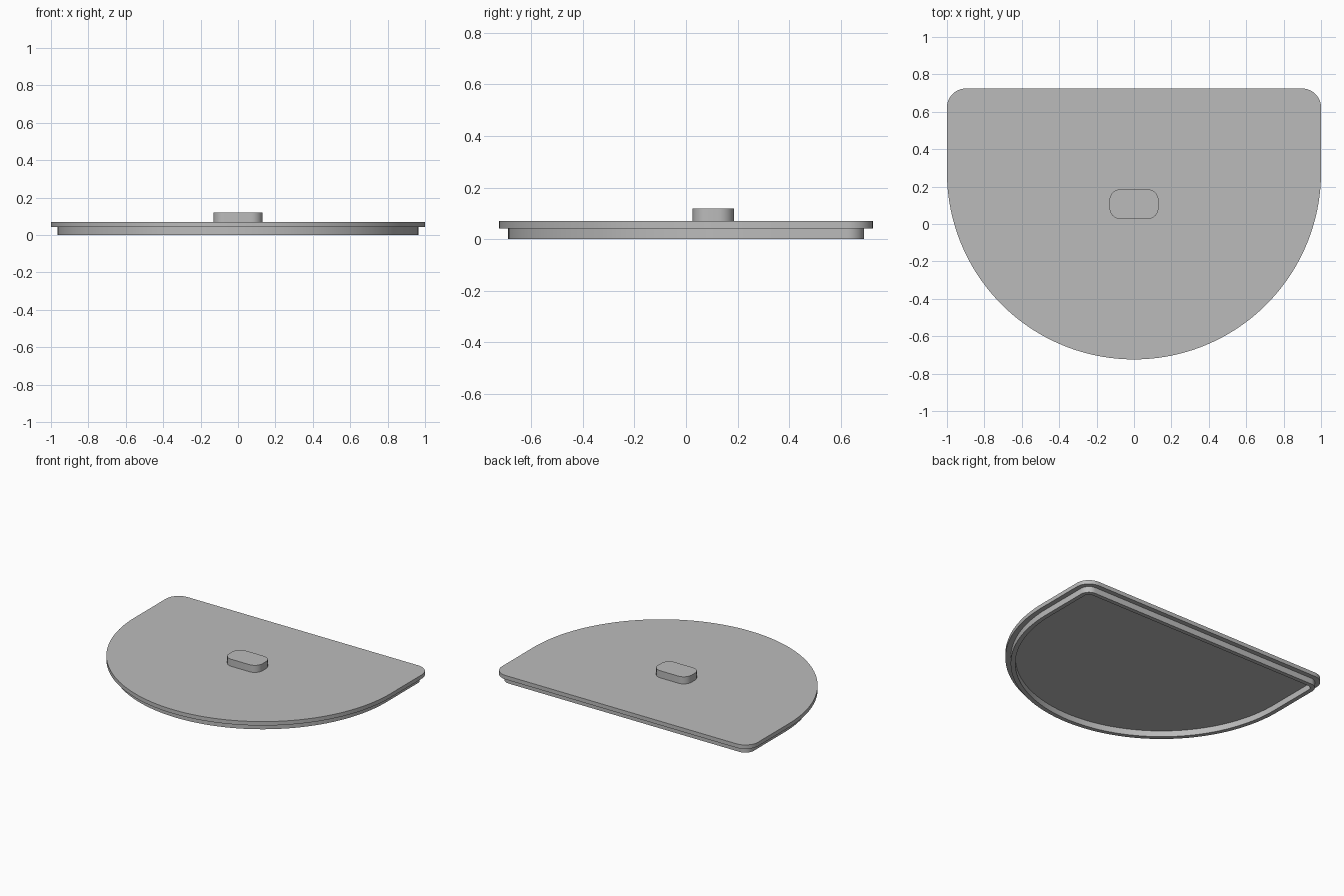
import bpy, bmesh, math

cube = bpy.data.objects.get("Cube")
if cube:
    bpy.data.objects.remove(cube, do_unlink=True)

# Single plain grey material
grey = bpy.data.materials.new("plain_grey")
grey.use_nodes = True
colour = (0.5, 0.5, 0.5, 1)
grey.diffuse_color = colour
grey.node_tree.nodes["Principled BSDF"].inputs["Base Color"].default_value = colour

BACK = 0.724       # straight rear edge
ARC_Y = 0.276      # centre of the front half circle
CORNER = 0.1       # rear corner radius


def arc(cx, cy, r, start, end, steps):
    angles = [math.radians(start + (end - start) * i / steps) for i in range(steps + 1)]
    return [(cx + r * math.cos(a), cy + r * math.sin(a)) for a in angles]


def d_outline(inset):
    """Half-round outline with two rounded rear corners, offset inward."""
    r = CORNER - inset
    x, y = 1 - CORNER, BACK - CORNER
    return (arc(0, ARC_Y, 1 - inset, 180, 360, 96)
            + arc(x, y, r, 0, 90, 12) + arc(-x, y, r, 90, 180, 12))


def rounded_rectangle(cy, half_x, half_y, r):
    x, y = half_x - r, half_y - r
    corners = [(x, y, 0), (-x, y, 90), (-x, -y, 180), (x, -y, 270)]
    return [p for sx, sy, a in corners for p in arc(sx, cy + sy, r, a, a + 90, 10)]


def extrude(name, outline, z0, z1, hole=None):
    """Raise an outline into a solid, or into a ring when a matching hole is given."""
    bm = bmesh.new()

    def loop(points, z):
        return [bm.verts.new((x, y, z)) for x, y in points]

    def bridge(a, b):
        for i in range(len(a)):
            j = (i + 1) % len(a)
            bm.faces.new((a[i], a[j], b[j], b[i]))

    low, high = loop(outline, z0), loop(outline, z1)
    bridge(low, high)
    if hole:
        hole_low, hole_high = loop(hole, z0), loop(hole, z1)
        bridge(high, hole_high)
        bridge(hole_high, hole_low)
        bridge(hole_low, low)
    else:
        bm.faces.new(high)
        bm.faces.new(low[::-1])
    bmesh.ops.recalc_face_normals(bm, faces=bm.faces[:])
    mesh = bpy.data.meshes.new(name)
    bm.to_mesh(mesh)
    bm.free()
    mesh.materials.append(grey)
    obj = bpy.data.objects.new(name, mesh)
    bpy.context.collection.objects.link(obj)
    bpy.ops.object.select_all(action='DESELECT')
    obj.select_set(True)
    bpy.context.view_layer.objects.active = obj
    bpy.ops.object.shade_smooth_by_angle(angle=math.radians(30))
    return obj


# Flat cover, the locating rim beneath it and the grip on top
extrude("lid_plate", d_outline(0), 0.042, 0.07)
extrude("locating_rim", d_outline(0.034), 0, 0.042, hole=d_outline(0.064))
extrude("grip", rounded_rectangle(0.106, 0.131, 0.08, 0.06), 0.07, 0.12)
